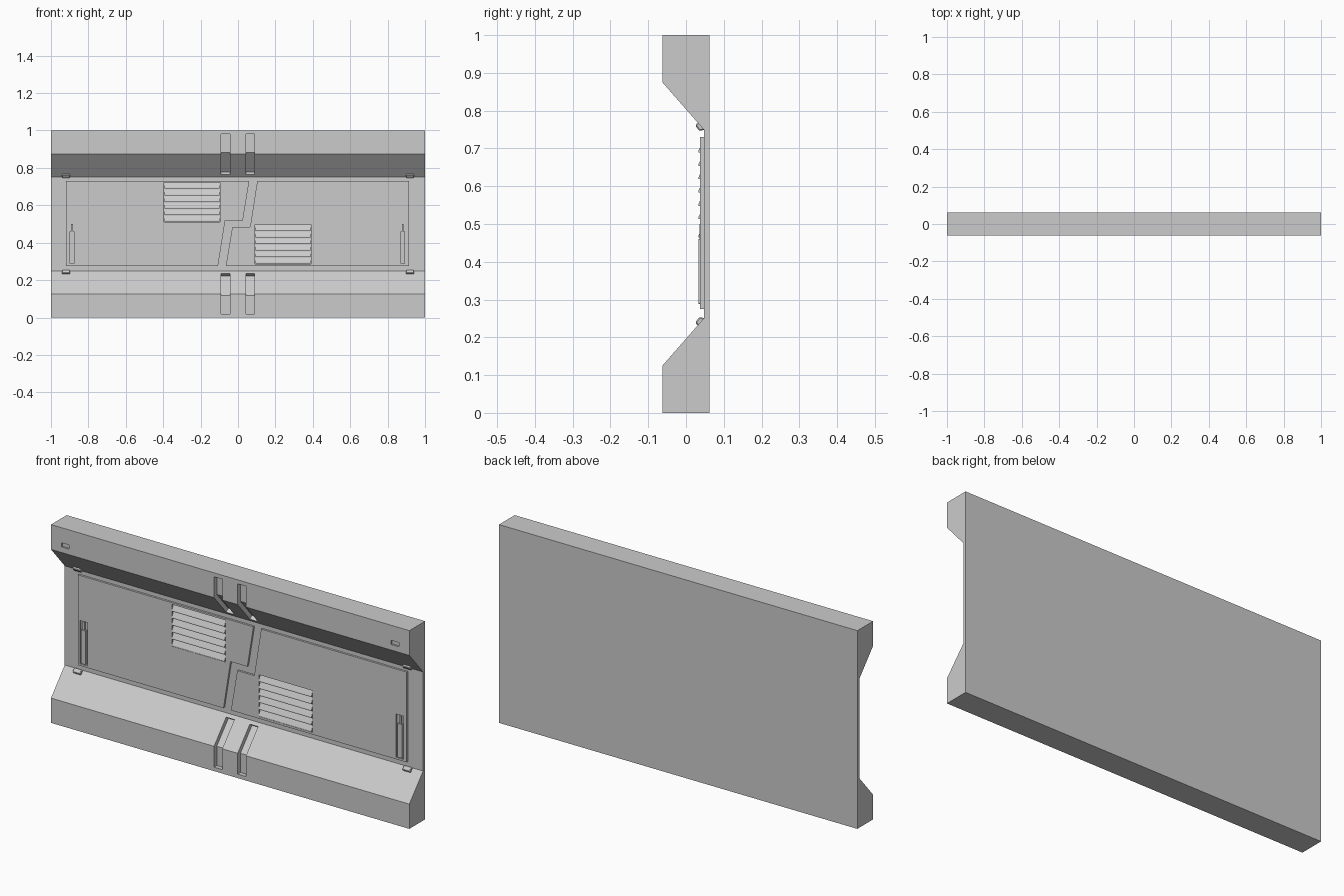
import bpy, bmesh

if "Cube" in bpy.data.objects:
    bpy.data.objects.remove(bpy.data.objects["Cube"])

def prism(name, pts, a, b, axis):
    """Extrude a closed profile: axis 'x' takes (y, z) points, axis 'y' takes (x, z)."""
    place = (lambda p, t: (t, p[0], p[1])) if axis == 'x' else (lambda p, t: (p[0], t, p[1]))
    bm = bmesh.new()
    lo = [bm.verts.new(place(p, a)) for p in pts]
    hi = [bm.verts.new(place(p, b)) for p in pts]
    bm.faces.new(lo)
    bm.faces.new(hi)
    n = len(pts)
    for i in range(n):
        bm.faces.new((lo[i], lo[(i + 1) % n], hi[(i + 1) % n], hi[i]))
    bmesh.ops.recalc_face_normals(bm, faces=bm.faces)
    me = bpy.data.meshes.new(name)
    bm.to_mesh(me)
    bm.free()
    ob = bpy.data.objects.new(name, me)
    bpy.context.collection.objects.link(ob)
    return ob

def box(name, x0, x1, y0, y1, z0, z1):
    return prism(name, [(x0, z0), (x1, z0), (x1, z1), (x0, z1)], y0, y1, 'y')

def cut(target, cutter):
    m = target.modifiers.new("cut", 'BOOLEAN')
    m.operation = 'DIFFERENCE'
    m.solver = 'EXACT'
    m.object = cutter
    bpy.context.view_layer.objects.active = target
    bpy.ops.object.modifier_apply(modifier=m.name)
    bpy.data.objects.remove(cutter)

def flip(pts):
    return [(y, 1 - z) for y, z in pts]

F, B, W = -0.0625, 0.0625, 0.047   # front, back and recessed wall depth

# Wall frame: flat back with thick chamfered rails at top and bottom
half = [(B, 0), (F, 0), (F, 0.125), (W, 0.25)]
wall = prism("wall_frame", half + flip(half)[::-1], -1, 1, 'x')

# Paired grooves that follow the rails
groove = [(-0.1, 0.02), (-0.0405, 0.02), (-0.0405, 0.117), (0.052, 0.2225),
          (0.034, 0.2352), (0.02, 0.25), (-0.1, 0.25)]
for x in (-0.09, 0.042):
    for pts in (groove, flip(groove)):
        cut(wall, prism("groove_cutter", pts, x, x + 0.046, 'x'))

# Small notches in the upper rail
for s in (-1, 1):
    x = s * 0.92
    cut(wall, box("notch_cutter", x - 0.022, x + 0.022, -0.1, F + 0.008, 0.903, 0.924))

# Two door panels meeting along a stepped seam
P = 0.037
left = prism("left_panel", [(-0.92, 0.275), (-0.107, 0.275), (-0.068, 0.52), (0.026, 0.52),
                            (0.06, 0.73), (-0.92, 0.73)], P, W + 0.002, 'y')
right = prism("right_panel", [(0.915, 0.275), (-0.065, 0.275), (-0.03, 0.485), (0.065, 0.485),
                              (0.103, 0.73), (0.915, 0.73)], P, W + 0.002, 'y')

# Vents: opening with tilted slats
for side, panel, x0, z0 in (("left", left, -0.395, 0.51), ("right", right, 0.09, 0.285)):
    cut(panel, box("vent_cutter", x0, x0 + 0.3, 0, 0.06, z0, z0 + 0.211))
    pitch = 0.211 / 6
    for i in range(6):
        z = z0 + i * pitch
        prism(f"{side}_vent_slat_{i + 1}",
              [(0.033, z + 0.003), (0.033, z + 0.008), (0.045, z + pitch - 0.002),
               (0.049, z + pitch - 0.002), (0.049, z + 0.003)],
              x0 + 0.003, x0 + 0.297, 'x')

# Handles: slim recess with a raised bar
for side, panel, x0, bar in (("left", left, -0.907, -0.900), ("right", right, 0.855, 0.868)):
    cut(panel, box("handle_cutter", x0, x0 + 0.042, 0, 0.045, 0.285, 0.503))
    box(f"{side}_handle_bar", bar, bar + 0.025, 0.033, 0.047, 0.29, 0.46)
    box(f"{side}_handle_stem", bar + 0.008, bar + 0.017, 0.036, 0.047, 0.46, 0.50)

# Corner clips sitting on the slopes
clip = [(0.034, 0.229), (0.024, 0.239), (0.036, 0.254), (0.05, 0.25)]
for s, side in ((-1, "left"), (1, "right")):
    for level, pts in (("lower", clip), ("upper", flip(clip))):
        ob = prism(f"{level}_{side}_clip", pts, s * 0.92 - 0.022, s * 0.92 + 0.022, 'x')
        bev = ob.modifiers.new("bevel", 'BEVEL')
        bev.width = 0.003
        bev.segments = 1
